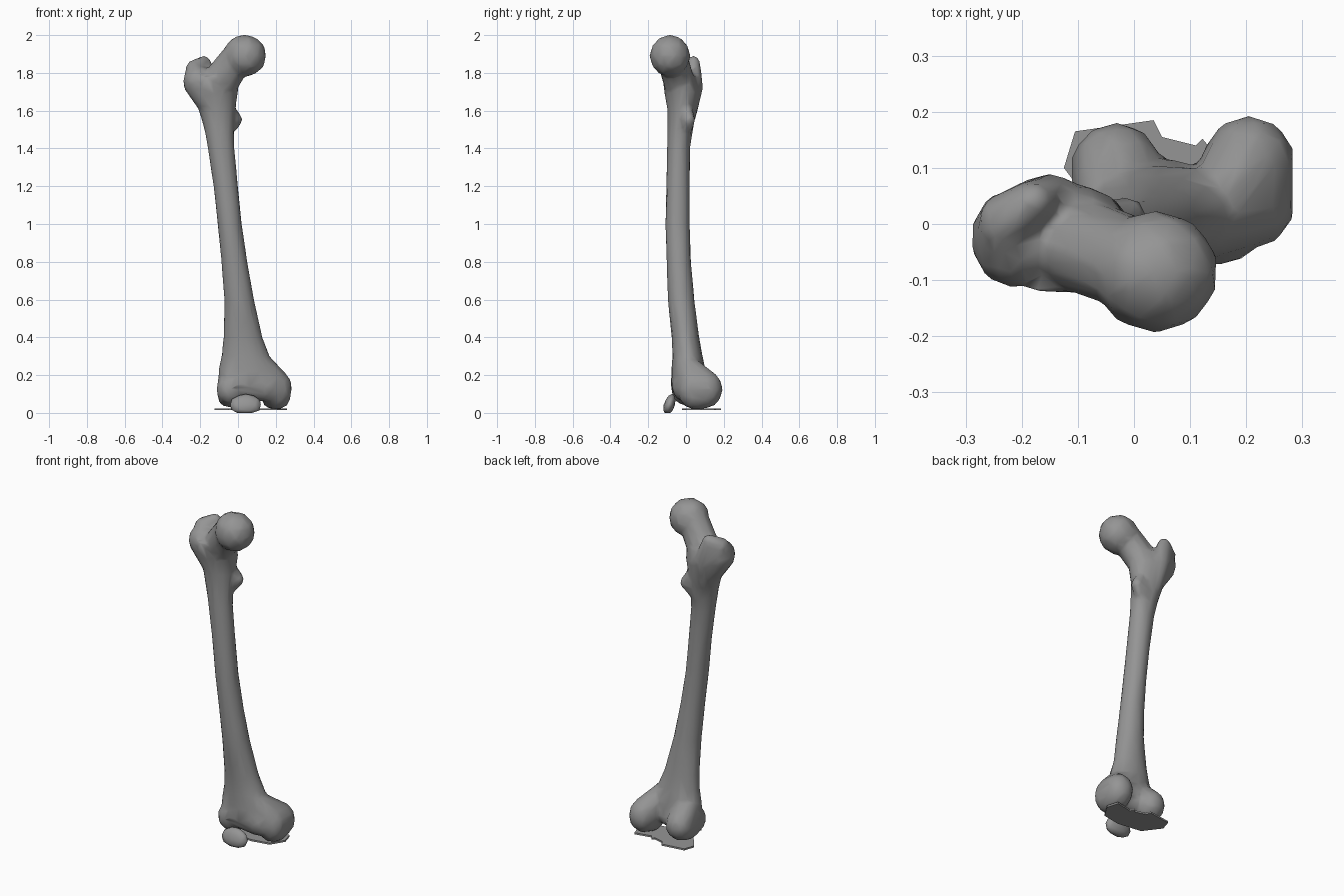
import bpy, bmesh, math
from mathutils import Vector

bone = bmesh.new()
grey = bpy.data.materials.new("dark_grey")
grey.diffuse_color = (0.3, 0.3, 0.3, 1)


def hull(*blobs):
    """Convex hull around ellipsoids given as (centre, radii)."""
    tmp = bmesh.new()
    for c, r in blobs:
        res = bmesh.ops.create_icosphere(tmp, subdivisions=2, radius=1)
        for v in res["verts"]:
            v.co = Vector(c) + Vector([a * b for a, b in zip(v.co, r)])
    pts = [v.co.copy() for v in tmp.verts]
    tmp.free()
    vs = [bone.verts.new(p) for p in pts]
    res = bmesh.ops.convex_hull(bone, input=vs)
    junk = {g for k in ("geom_interior", "geom_unused") for g in res[k]
            if isinstance(g, bmesh.types.BMVert)}
    bmesh.ops.delete(bone, geom=list(junk), context="VERTS")


def loft(sections, n=16):
    """Elliptical rings given as (z, x0, x1, y0, y1)."""
    rings = []
    for z, x0, x1, y0, y1 in sections:
        rings.append([bone.verts.new(((x0 + x1) / 2 + (x1 - x0) / 2 * math.cos(t),
                                      (y0 + y1) / 2 + (y1 - y0) / 2 * math.sin(t), z))
                      for t in (2 * math.pi * i / n for i in range(n))])
    for a, b in zip(rings, rings[1:]):
        for i in range(n):
            j = (i + 1) % n
            bone.faces.new((a[i], a[j], b[j], b[i]))
    bone.faces.new(rings[0][::-1])
    bone.faces.new(rings[-1])


# shaft, flaring at both ends
loft([(0.14, -0.10, 0.22, -0.08, 0.10), (0.22, -0.105, 0.215, -0.078, 0.105),
      (0.3, -0.088, 0.168, -0.072, 0.088), (0.4, -0.077, 0.13, -0.076, 0.07),
      (0.6, -0.073, 0.085, -0.097, 0.045), (0.8, -0.088, 0.05, -0.103, 0.027),
      (1.0, -0.108, 0.02, -0.11, 0.02), (1.2, -0.13, 0.0, -0.105, 0.02),
      (1.4, -0.16, -0.018, -0.1, 0.022), (1.5, -0.178, -0.02, -0.1, 0.037),
      (1.6, -0.207, -0.015, -0.098, 0.055), (1.7, -0.255, 0.0, -0.115, 0.075),
      (1.78, -0.27, 0.0, -0.125, 0.06)])

# head and neck
hull(((0.038, -0.085, 1.89), (0.115, 0.11, 0.113)),
     ((0.012, -0.085, 1.9), (0.085, 0.095, 0.1)))
hull(((0.0, -0.075, 1.885), (0.085, 0.085, 0.09)),
     ((-0.1, -0.035, 1.745), (0.1, 0.085, 0.095)))

# greater trochanter: outer body and rear crest
hull(((-0.215, -0.025, 1.755), (0.078, 0.09, 0.09)),
     ((-0.17, -0.02, 1.66), (0.06, 0.08, 0.07)))
hull(((-0.235, 0.0, 1.815), (0.045, 0.055, 0.055)),
     ((-0.18, 0.04, 1.84), (0.04, 0.038, 0.052)),
     ((-0.15, 0.045, 1.72), (0.06, 0.045, 0.05)),
     ((-0.13, 0.02, 1.58), (0.04, 0.035, 0.05)))

# lesser trochanter, tapering into the shaft
hull(((-0.012, 0.014, 1.55), (0.035, 0.035, 0.038)),
     ((-0.065, -0.005, 1.56), (0.045, 0.045, 0.12)))

# inner condyle
hull(((0.205, 0.11, 0.125), (0.083, 0.085, 0.1)),
     ((0.205, 0.03, 0.125), (0.082, 0.075, 0.105)),
     ((0.20, 0.06, 0.06), (0.07, 0.08, 0.042)),
     ((0.14, 0.01, 0.23), (0.06, 0.065, 0.075)))
# outer condyle
hull(((-0.032, 0.1, 0.125), (0.083, 0.082, 0.09)),
     ((-0.03, 0.04, 0.2), (0.075, 0.06, 0.08)),
     ((-0.035, 0.06, 0.07), (0.07, 0.08, 0.042)),
     ((-0.036, -0.01, 0.125), (0.08, 0.07, 0.085)))
# front bridge between the condyles
hull(((0.0, -0.025, 0.15), (0.09, 0.055, 0.065)),
     ((0.14, -0.015, 0.14), (0.09, 0.06, 0.08)),
     ((0.06, 0.05, 0.14), (0.08, 0.068, 0.07)))

bmesh.ops.recalc_face_normals(bone, faces=bone.faces)


def finish(name, bm):
    me = bpy.data.meshes.new(name)
    bm.to_mesh(me)
    bm.free()
    me.materials.append(grey)
    ob = bpy.data.objects.new(name, me)
    bpy.context.collection.objects.link(ob)
    return ob


# fuse all bone parts into one skin, then reduce to a soft low-poly surface
femur = finish("thigh_bone", bone)
m = femur.modifiers.new("fuse", "REMESH")
m.mode, m.voxel_size, m.use_smooth_shade = "VOXEL", 0.01, True
m = femur.modifiers.new("soften", "SMOOTH")
m.factor, m.iterations = 0.5, 8
m = femur.modifiers.new("reduce", "DECIMATE")
m.ratio = 0.05

# thin ragged joint surface beneath the condyles
bm = bmesh.new()
outline = [(-0.125, 0.1), (-0.105, 0.165), (0.035, 0.185), (0.05, 0.155), (0.11, 0.14),
           (0.122, 0.152), (0.14, 0.13), (0.24, 0.15), (0.26, 0.08), (0.21, 0.0),
           (0.1, -0.02), (-0.05, 0.0)]
f = bm.faces.new([bm.verts.new((x, y, 0.014)) for x, y in outline])
top = bmesh.ops.extrude_face_region(bm, geom=[f])
for v in top["geom"]:
    if isinstance(v, bmesh.types.BMVert):
        v.co.z = 0.024
bmesh.ops.recalc_face_normals(bm, faces=bm.faces)
finish("lower_joint_sheet", bm)

# small domed front joint fragment, leaning back against the bone
bm = bmesh.new()
bmesh.ops.create_icosphere(bm, subdivisions=2, radius=1)
for v in bm.verts:
    h = max(v.co.z, -0.75)
    v.co = (0.04 + 0.085 * v.co.x, -0.088 + 0.03 * v.co.y + 0.014 * h,
            max(0.0, 0.043 + 0.057 * h))
for f in bm.faces:
    f.smooth = True
finish("front_joint_fragment", bm)
